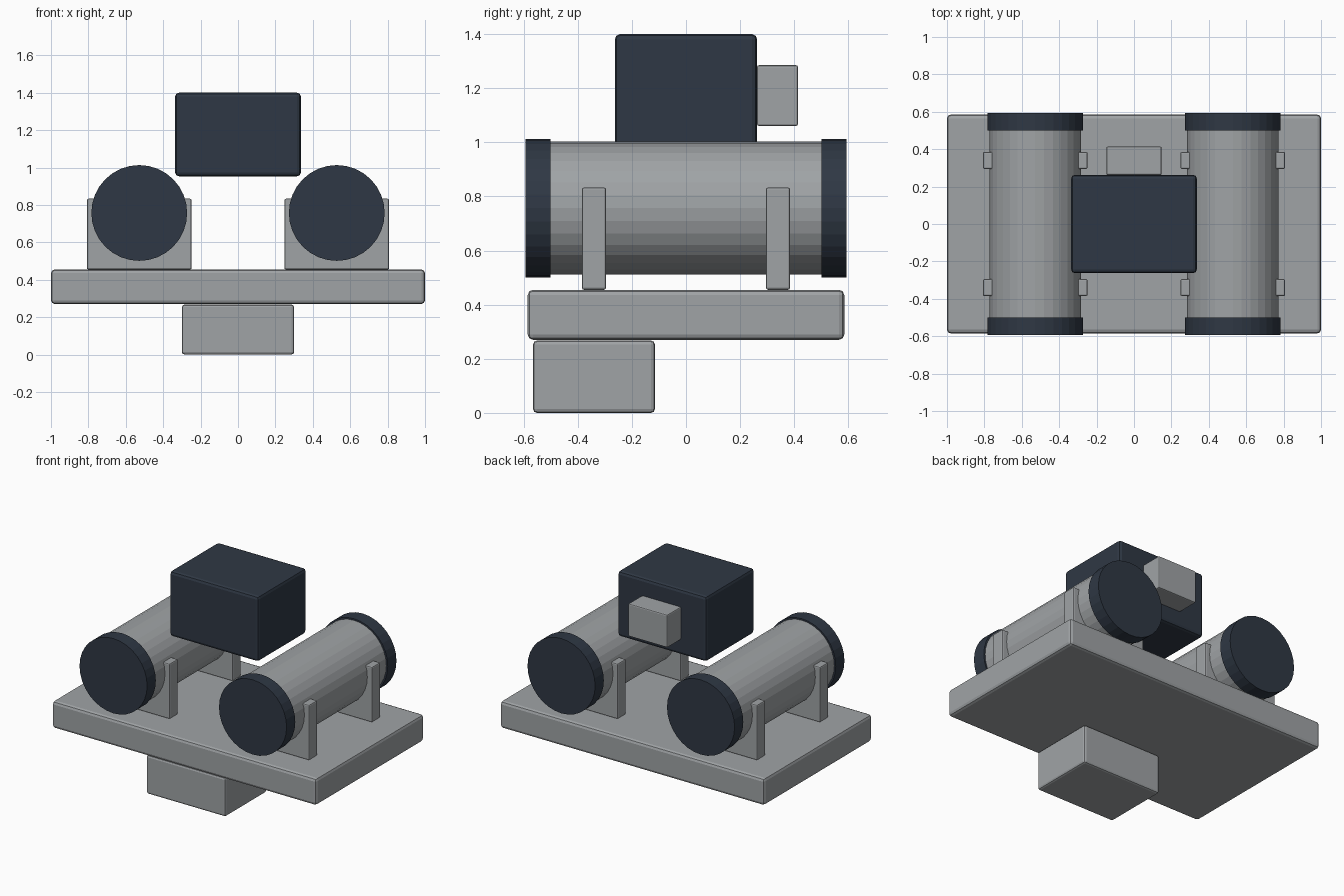
import bpy
import math

cube = bpy.data.objects.get("Cube")
if cube:
    bpy.data.objects.remove(cube, do_unlink=True)


def material(name, rgb):
    mat = bpy.data.materials.new(name)
    mat.use_nodes = True
    color = (*rgb, 1)
    mat.diffuse_color = color
    mat.node_tree.nodes["Principled BSDF"].inputs["Base Color"].default_value = color
    return mat


grey = material("grey metal", (0.35, 0.368, 0.38))
navy = material("dark navy", (0.028, 0.039, 0.058))


def finish(obj, name, mat):
    obj.name = name
    obj.data.materials.append(mat)
    return obj


def box(name, lo, hi, mat, bevel):
    """Rounded box between two opposite corners."""
    bpy.ops.mesh.primitive_cube_add(size=1, location=[(a + b) / 2 for a, b in zip(lo, hi)])
    obj = finish(bpy.context.object, name, mat)
    obj.scale = [b - a for a, b in zip(lo, hi)]
    bpy.ops.object.transform_apply(location=False, rotation=False, scale=True)
    mod = obj.modifiers.new("Rounded edges", 'BEVEL')
    mod.width = bevel
    mod.segments = 2
    return obj


def drum(name, x, y0, y1, radius, mat):
    """Faceted cylinder lying along y."""
    bpy.ops.mesh.primitive_cylinder_add(
        vertices=32, radius=radius, depth=y1 - y0,
        location=(x, (y0 + y1) / 2, 0.757), rotation=(math.pi / 2, 0, 0))
    return finish(bpy.context.object, name, mat)


# Base plate and the foot under it
box("base_plate", (-1, -0.585, 0.27), (1, 0.585, 0.455), grey, 0.02)
box("lower_block", (-0.3, -0.565, 0), (0.3, -0.115, 0.267), grey, 0.014)

# Twin tanks with end caps and saddle brackets
for side, x in (("right", -0.528), ("left", 0.528)):
    drum(side + "_tank", x, -0.52, 0.52, 0.245, grey)
    for end, y in (("front", -1), ("back", 1)):
        a, b = sorted((y * 0.5, y * 0.594))
        drum(f"{side}_{end}_cap", x, a, b, 0.256, navy)
        box(f"{side}_{end}_bracket", (x - 0.28, y * 0.34 - 0.045, 0.455),
            (x + 0.28, y * 0.34 + 0.045, 0.833), grey, 0.008)

# Upper housing with the small box on its back
box("upper_housing", (-0.336, -0.263, 0.953), (0.336, 0.263, 1.4), navy, 0.02)
box("rear_box", (-0.148, 0.262, 1.06), (0.148, 0.414, 1.285), grey, 0.008)
